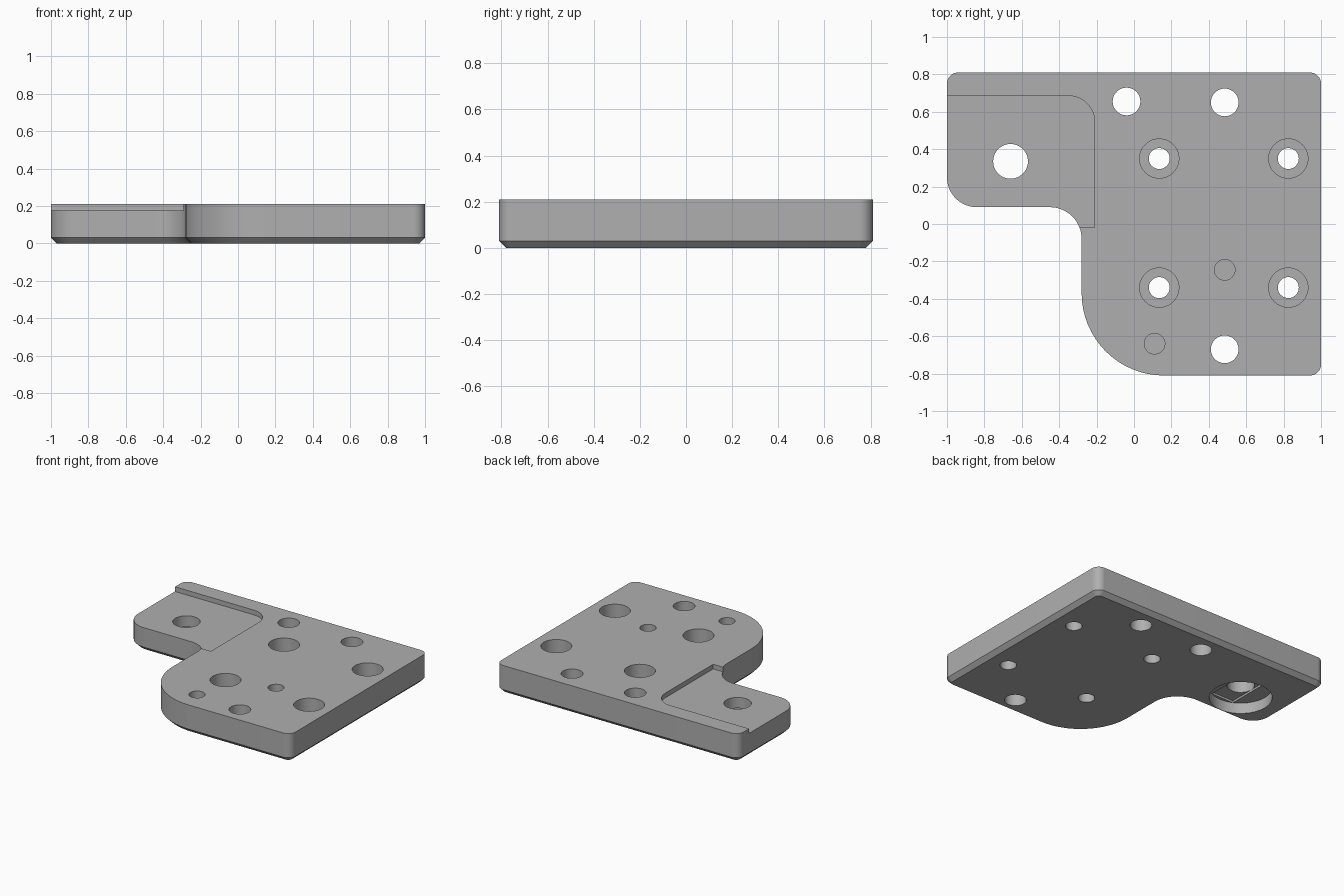
import bpy
import bmesh
import math
from mathutils import Vector

cube = bpy.data.objects.get("Cube")
if cube:
    bpy.data.objects.remove(cube, do_unlink=True)

HEIGHT = 0.21
CHAMFER = 0.03

metal = bpy.data.materials.new("plain_grey")
metal.use_nodes = True
GREY = (0.43, 0.43, 0.43, 1)
metal.diffuse_color = GREY
metal.node_tree.nodes["Principled BSDF"].inputs["Base Color"].default_value = GREY


def rounded_outline(corners, inset=0.0, steps=16):
    """Counter-clockwise right-angled outline with a filleted corner per (x, y, radius)."""
    points = []
    count = len(corners)
    for i, (x, y, radius) in enumerate(corners):
        here = Vector((x, y))
        before = (here - Vector(corners[i - 1][:2])).normalized()
        after = (Vector(corners[(i + 1) % count][:2]) - here).normalized()
        turn = 1 if before.x * after.y - before.y * after.x > 0 else -1
        # move inward along both edge normals
        here += inset * (Vector((-before.y, before.x)) + Vector((-after.y, after.x)))
        r = radius - turn * inset if radius else 0
        if r <= 0:
            points.append(here)
            continue
        centre = here - before * r + after * r
        for k in range(steps + 1):
            a = math.pi / 2 * k / steps
            points.append(centre - after * r * math.cos(a) + before * r * math.sin(a))
    return points


def loft(name, sections):
    """Solid through a stack of (outline, z) sections."""
    bm = bmesh.new()
    rings = [[bm.verts.new((p.x, p.y, z)) for p in outline] for outline, z in sections]
    bm.faces.new(rings[0][::-1])
    bm.faces.new(rings[-1])
    for low, high in zip(rings, rings[1:]):
        for i in range(len(low)):
            j = (i + 1) % len(low)
            bm.faces.new((low[i], low[j], high[j], high[i]))
    mesh = bpy.data.meshes.new(name)
    bm.to_mesh(mesh)
    bm.free()
    mesh.materials.append(metal)
    obj = bpy.data.objects.new(name, mesh)
    bpy.context.collection.objects.link(obj)
    return obj


def cut(cutter):
    """Subtract a cutter from the plate and discard it."""
    cutter.hide_render = True
    bpy.context.view_layer.objects.active = plate
    mod = plate.modifiers.new("cut", "BOOLEAN")
    mod.operation = "DIFFERENCE"
    mod.solver = "EXACT"
    mod.object = cutter
    bpy.ops.object.modifier_apply(modifier=mod.name)
    bpy.data.objects.remove(cutter, do_unlink=True)


def drill(x, y, radius, low=-0.1, high=HEIGHT + 0.1, sides=48):
    circle = [Vector((x + radius * math.cos(math.tau * k / sides),
                      y + radius * math.sin(math.tau * k / sides))) for k in range(sides)]
    cut(loft("drill", [(circle, low), (circle, high)]))


# L-shaped plate with a chamfered lower rim
corners = [(1, -0.81, 0.06), (1, 0.81, 0.06), (-1, 0.81, 0.06),
           (-1, 0.09, 0.16), (-0.28, 0.09, 0.17), (-0.28, -0.81, 0.44)]
outer = rounded_outline(corners)
plate = loft("mounting_plate", [(rounded_outline(corners, CHAMFER), 0),
                                (outer, CHAMFER), (outer, HEIGHT)])

# Shallow pocket over the side arm
pocket = rounded_outline([(-1.2, -0.02, 0), (-0.21, -0.02, 0),
                          (-0.21, 0.685, 0.14), (-1.2, 0.685, 0)])
cut(loft("pocket", [(pocket, 0.175), (pocket, 0.4)]))

# Arm hole, counterbored from below with a narrow relief slot
ax, ay, ar, bore = -0.66, 0.335, 0.093, 0.213
drill(ax, ay, bore, high=0.08, sides=64)
half = math.sqrt(bore ** 2 - ar ** 2)
slot = rounded_outline([(ax - ar, ay - half, 0), (ax + ar, ay - half, 0),
                        (ax + ar, ay + half, 0), (ax - ar, ay + half, 0)])
cut(loft("slot", [(slot, 0.05), (slot, 0.095)]))
drill(ax, ay, ar)

# Plain through holes
for x, y in ((-0.04, 0.655), (0.485, 0.65), (0.485, -0.67)):
    drill(x, y, 0.074)

# Screw holes counterbored from above
for x in (0.135, 0.825):
    for y in (-0.34, 0.35):
        drill(x, y, 0.105, low=0.085)
        drill(x, y, 0.056)

# Blind pin holes
for x, y in ((0.485, -0.245), (0.11, -0.64)):
    drill(x, y, 0.055, low=0.06)

bpy.ops.object.select_all(action="DESELECT")
plate.select_set(True)
bpy.context.view_layer.objects.active = plate
bpy.ops.object.shade_smooth_by_angle(angle=math.radians(30))
